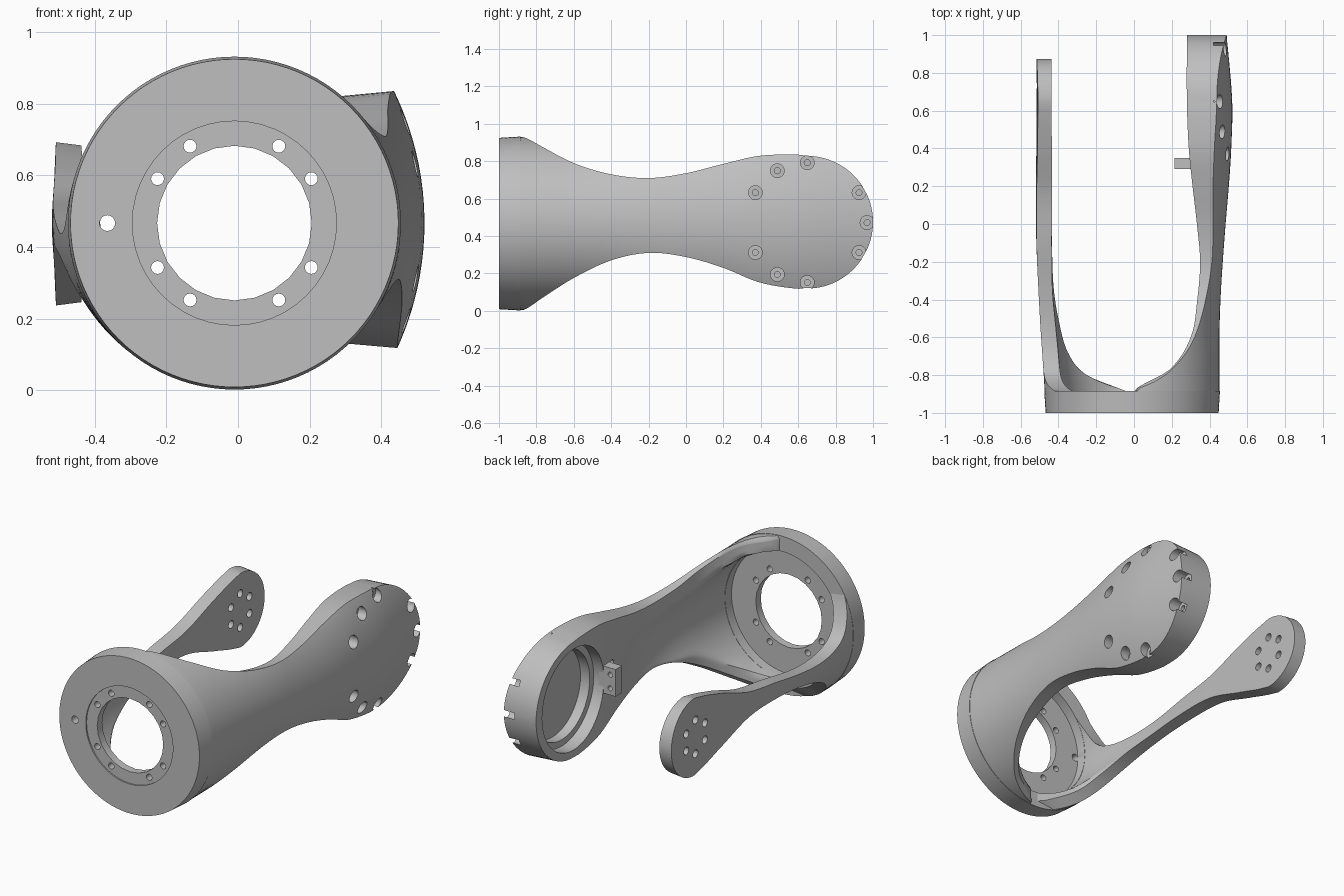
import bpy, bmesh, math
from mathutils import Matrix, Vector

if "Cube" in bpy.data.objects:
    bpy.data.objects.remove(bpy.data.objects["Cube"], do_unlink=True)

grey = bpy.data.materials.new("plain grey")
grey.use_nodes = True
grey.diffuse_color = (0.52, 0.52, 0.52, 1)
grey.node_tree.nodes["Principled BSDF"].inputs["Base Color"].default_value = (0.52, 0.52, 0.52, 1)

AXIS_X, AXIS_Z = -0.01, 0.467     # centre of the round front plate
HUB_Y, HUB_Z = 0.645, 0.475       # centre of the round arm ends
DRAFT = 0.96                      # inner faces are slightly narrower than outer ones


def finish(name, bm):
    bmesh.ops.recalc_face_normals(bm, faces=bm.faces)
    mesh = bpy.data.meshes.new(name)
    bm.to_mesh(mesh)
    bm.free()
    obj = bpy.data.objects.new(name, mesh)
    bpy.context.collection.objects.link(obj)
    mesh.materials.append(grey)
    return obj


def rod(bm, axis, start, end, u, v, radius, segments=24, end_radius=None):
    """Cylinder along x (u, v are y, z) or along y (u, v are x, z)."""
    mid = (start + end) / 2
    if axis == "x":
        place = Matrix.Translation((mid, u, v)) @ Matrix.Rotation(math.pi / 2, 4, "Y")
    else:
        place = Matrix.Translation((u, mid, v)) @ Matrix.Rotation(-math.pi / 2, 4, "X")
    bmesh.ops.create_cone(bm, cap_ends=True, segments=segments, radius1=radius,
                          radius2=end_radius or radius, depth=end - start, matrix=place)


def around(degrees, radius, u, v):
    return [(u + radius * math.cos(math.radians(d)),
             v + radius * math.sin(math.radians(d))) for d in degrees]


def cut(obj, rods):
    """Subtract a group of separate rods from the object."""
    bm = bmesh.new()
    for r in rods:
        rod(bm, *r)
    tool = finish("cutter", bm)
    tool.hide_render = True
    mod = obj.modifiers.new("cut", "BOOLEAN")
    mod.operation, mod.solver, mod.object = "DIFFERENCE", "EXACT", tool
    bpy.context.view_layer.objects.active = obj
    bpy.ops.object.modifier_apply(modifier=mod.name)
    bpy.data.objects.remove(tool, do_unlink=True)


def smooth(obj, angle=32):
    bpy.ops.object.select_all(action="DESELECT")
    obj.select_set(True)
    bpy.context.view_layer.objects.active = obj
    bpy.ops.object.shade_smooth_by_angle(angle=math.radians(angle))


def sample(rows, y):
    """Smooth interpolation of every column of a station table."""
    y = min(max(y, rows[0][0]), rows[-1][0])
    i = max(k for k in range(len(rows) - 1) if rows[k][0] <= y)

    def slope(k, c):
        a, b = rows[max(k - 1, 0)], rows[min(k + 1, len(rows) - 1)]
        return (b[c] - a[c]) / (b[0] - a[0])
    p, q = rows[i], rows[i + 1]
    d = q[0] - p[0]
    t = (y - p[0]) / d
    s = t * t * (3 - 2 * t)
    return [p[c] * (1 - s) + q[c] * s + d * t * (1 - t) *
            ((1 - t) * slope(i, c) - t * slope(i + 1, c)) for c in range(1, len(p))]


def arc(x, radius, z):
    return x - radius + math.sqrt(max(radius ** 2 - (z - AXIS_Z) ** 2, 0))


def arm(name, rows, side, hub_radius, steps=48, across=28):
    """Loft from the front rim to a round end; side is +1 or -1 in x."""
    bm = bmesh.new()
    first = rows[0][0]
    stations = [first + (HUB_Y - first) * (k / steps) ** 1.4 for k in range(steps)]
    turns = [k * math.pi / 2 / 18 for k in range(19)]
    stations += [HUB_Y + hub_radius * math.sin(a) for a in turns]
    rings = []
    for y in stations:
        h, mid, outer, outer_r, floor, inner, inner_r = sample(rows, y)
        if y >= HUB_Y:
            h = max(math.sqrt(max(hub_radius ** 2 - (y - HUB_Y) ** 2, 0)), 0.006)
        back, front = [], []
        for k in range(across + 1):
            z = h * math.sin(math.pi * (k / across - 0.5))
            xo = arc(outer, outer_r, mid + z)
            xi = min(max(floor, arc(inner, inner_r, mid + z * DRAFT)), xo - 0.008)
            front.append((side * xo, y, mid + z))
            back.append((side * xi, y, mid + z * DRAFT))
        rings.append([bm.verts.new(p) for p in front + back[::-1]])
    n = len(rings[0])
    for a, b in zip(rings, rings[1:]):
        for k in range(n):
            m = (k + 1) % n
            bm.faces.new((a[k], a[m], b[m], b[k]))
    bm.faces.new(rings[0])
    bm.faces.new(rings[-1])
    return finish(name, bm)


# Front plate: bore and bolt holes, shallow front recess, deep recess behind its rim
bm = bmesh.new()
rod(bm, "y", -1, -0.885, AXIS_X, AXIS_Z, 0.458, 96, 0.465)
plate = finish("front_plate", bm)
cut(plate, [("y", -0.945, -0.8, AXIS_X, AXIS_Z, 0.374, 72)])
bolts = around((30, 60, 120, 150, 210, 240, 300, 330), 0.248, AXIS_X, AXIS_Z)
cut(plate, [("y", -1.1, -0.8, AXIS_X, AXIS_Z, 0.216)] +
    [("y", -1.1, -0.8, x, z, 0.018, 16) for x, z in bolts] +
    [("y", -1.1, -0.8, AXIS_X - 0.355, AXIS_Z, 0.022, 16)])
cut(plate, [("y", -1.1, -0.992, AXIS_X, AXIS_Z, 0.285, 48)])
smooth(plate)

# Wide arm: y, half height, middle z, outer x, outer bend, inner limit, inner x, inner bend
wide = [
    (-0.9, 0.462, 0.467, 0.453, 0.463, 0, 0.366, 0.376),
    (-0.86, 0.459, 0.467, 0.453, 0.463, 0.03, 0.366, 0.376),
    (-0.77, 0.405, 0.473, 0.452, 0.462, 0.19, 0.367, 0.376),
    (-0.6, 0.307, 0.483, 0.452, 0.462, 0.3, 0.37, 0.38),
    (-0.4, 0.23, 0.5, 0.458, 0.48, 0.335, 0.375, 0.4),
    (-0.2, 0.2, 0.51, 0.47, 0.54, 0.35, 0.37, 0.5),
    (0, 0.224, 0.512, 0.485, 0.58, 0.333, 0.35, 0.7),
    (0.2, 0.278, 0.508, 0.502, 0.65, 0.31, 0.31, 1),
    (0.4, 0.34, 0.49, 0.515, 0.78, 0.29, 0.29, 1),
    (HUB_Y, 0.36, HUB_Z, 0.52, 0.85, 0.28, 0.28, 1),
    (1.01, 0.36, HUB_Z, 0.49, 0.9, 0.28, 0.28, 1),
]
left = arm("left_wide_arm", wide, 1, 0.355)

# Stepped bearing pocket, counterbored screws and small sockets beside the block
cut(left, [("x", 0.1, 0.36, HUB_Y, HUB_Z, 0.298, 64)])
cut(left, [("x", 0.1, 0.42, HUB_Y, HUB_Z, 0.26, 64)])
screws = around((0, 30, 90, 120, 150, 210, 240, 270, 330), 0.32, HUB_Y + 0.003, HUB_Z - 0.003)
cut(left, [("x", 0.42, 0.7, y, z, 0.037, 20) for y, z in screws])
cut(left, [("x", 0.3, 0.7, y, z, 0.016, 12) for y, z in screws] +
    [("x", 0.2, 0.35, 0.26, HUB_Z + dz, 0.02, 16) for dz in (-0.06, 0.06)])
smooth(left)

# Narrow arm, measured away from the centre; it leaves the rim low down
narrow = [
    (-0.9, 0.365, 0.385, 0.473, 0.463, 0, 0.386, 0.376),
    (-0.87, 0.3, 0.34, 0.474, 0.463, 0.08, 0.386, 0.376),
    (-0.8, 0.188, 0.323, 0.478, 0.463, 0.25, 0.39, 0.376),
    (-0.7, 0.11, 0.345, 0.485, 0.463, 0.34, 0.4, 0.39),
    (-0.55, 0.06, 0.378, 0.496, 0.463, 0.39, 0.415, 0.42),
    (-0.35, 0.042, 0.415, 0.506, 0.47, 0.415, 0.432, 0.55),
    (-0.1, 0.05, 0.452, 0.517, 0.5, 0.43, 0.436, 1),
    (0.15, 0.075, 0.467, 0.52, 0.7, 0.435, 0.435, 2),
    (0.4, 0.158, 0.47, 0.517, 2, 0.435, 0.435, 3),
    (HUB_Y, 0.225, 0.465, 0.515, 4, 0.437, 0.437, 5),
    (0.9, 0.225, 0.465, 0.515, 4, 0.437, 0.437, 5),
]
right = arm("right_narrow_arm", narrow, -1, 0.228)
cut(right, [("x", -0.7, -0.3, y, z, 0.023, 16)
            for y, z in around(range(30, 390, 60), 0.1, HUB_Y, 0.465)])
smooth(right)

# Small drilled block at the edge of the pocket
bm = bmesh.new()
bmesh.ops.create_cube(bm, size=1, matrix=Matrix.Translation((0.27, 0.32, HUB_Z)) @
                      Matrix.Diagonal(Vector((0.11, 0.06, 0.16, 1))))
block = finish("stop_block", bm)
cut(block, [("y", 0.2, 0.4, 0.25, HUB_Z + dz, 0.015, 16) for dz in (-0.04, 0.04)])
smooth(block)
